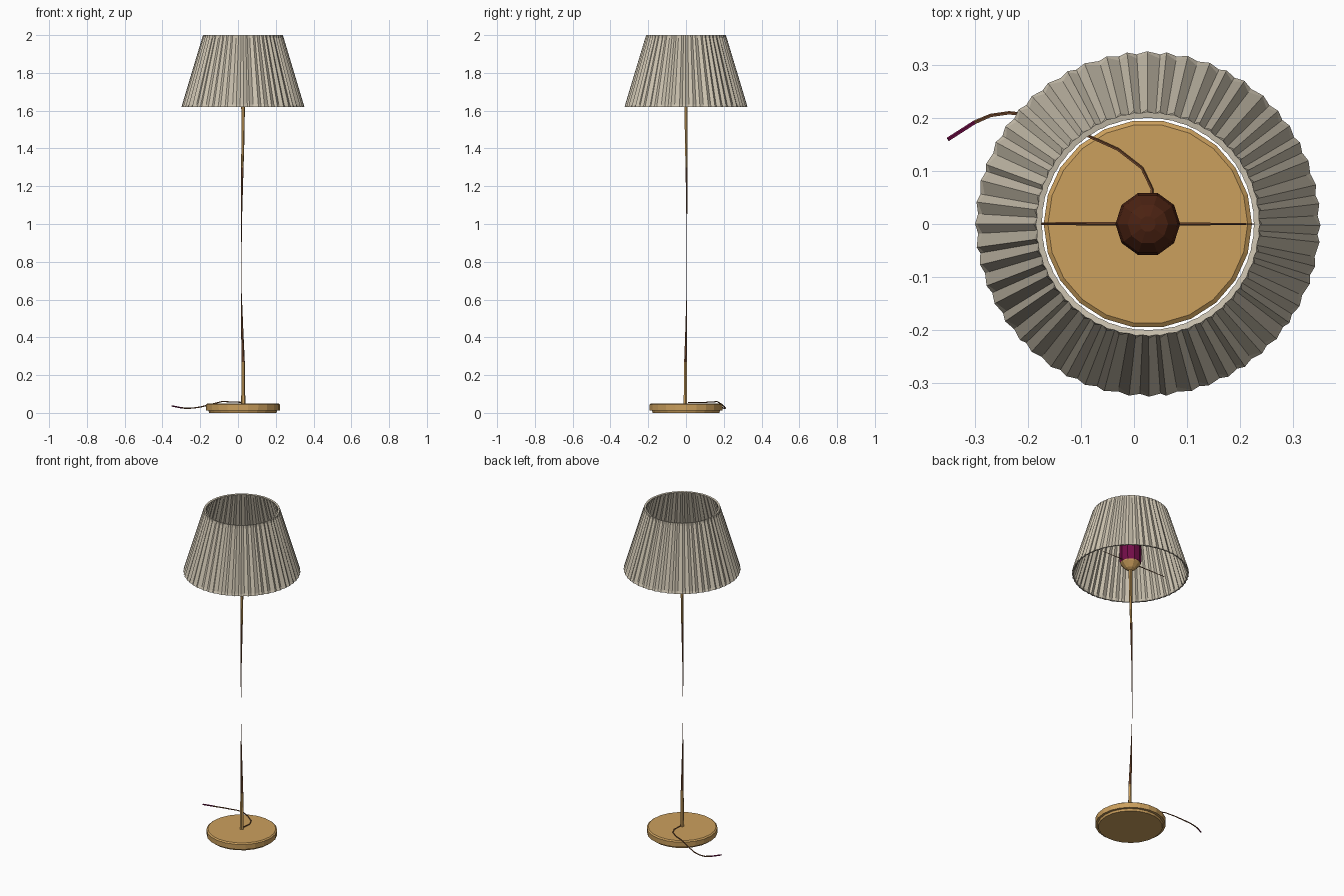
import bpy, bmesh, math, random
from mathutils import Vector

if "Cube" in bpy.data.objects:
    bpy.data.objects.remove(bpy.data.objects["Cube"])

random.seed(4)
CX = 0.026  # lamp axis


def mat(name, rgb):
    m = bpy.data.materials.new(name)
    m.diffuse_color = (*rgb, 1)
    m.use_nodes = True
    m.node_tree.nodes["Principled BSDF"].inputs["Base Color"].default_value = m.diffuse_color
    return m


cloth = mat("linen", (0.60, 0.54, 0.43))
tan = mat("tan wood", (0.60, 0.35, 0.11))
brown = mat("cord brown", (0.19, 0.075, 0.03))
dark = mat("dark brown", (0.07, 0.016, 0.006))
plum = mat("plum", (0.17, 0.004, 0.065))


def skin(name, rings, mats, bands=None, closed=False):
    """Join rings of points into a surface; bands gives the material of each strip."""
    bm = bmesh.new()
    vs = [[bm.verts.new(p) for p in r] for r in rings]
    n = len(vs[0])
    count = len(vs) if closed else len(vs) - 1
    for k in range(count):
        a, b = vs[k], vs[(k + 1) % len(vs)]
        for i in range(n):
            j = (i + 1) % n
            f = bm.faces.new((a[i], a[j], b[j], b[i]))
            f.material_index = bands[k] if bands else 0
    if not closed:
        bm.faces.new(vs[0][::-1]).material_index = bands[0] if bands else 0
        bm.faces.new(vs[-1]).material_index = bands[-1] if bands else 0
    bmesh.ops.recalc_face_normals(bm, faces=bm.faces)
    me = bpy.data.meshes.new(name)
    bm.to_mesh(me)
    bm.free()
    for m in mats:
        me.materials.append(m)
    ob = bpy.data.objects.new(name, me)
    bpy.context.collection.objects.link(ob)
    return ob


def lathe(name, profile, n, mats, bands=None):
    rings = [[(CX + r * math.cos(2 * math.pi * i / n), r * math.sin(2 * math.pi * i / n), z)
              for i in range(n)] for r, z in profile]
    return skin(name, rings, mats, bands)


def tube(name, path, n, mats, bands=None):
    """Path points are x, y, z, radius."""
    pts = [Vector(p[:3]) for p in path]
    rings = []
    for k, p in enumerate(pts):
        t = (pts[min(k + 1, len(pts) - 1)] - pts[max(k - 1, 0)]).normalized()
        u = t.cross(Vector((0, 1, 0)) if abs(t.z) > 0.7 else Vector((0, 0, 1))).normalized()
        v = t.cross(u)
        rings.append([p + path[k][3] * (u * math.cos(2 * math.pi * i / n) + v * math.sin(2 * math.pi * i / n))
                      for i in range(n)])
    return skin(name, rings, mats, bands)


# Base disc with a small recessed underside
lathe("base", [(0.178, 0.0), (0.182, 0.012), (0.195, 0.013), (0.196, 0.044), (0.188, 0.05)], 22, [tan])

# Pole, narrowing to a sliver in the middle
tube("pole", [(0.028, -0.003, 0.045, 0.011), (0.027, -0.002, 0.27, 0.009), (0.023, 0.001, 0.42, 0.006),
              (0.018, 0.004, 0.64, 0.0015), (0.017, 0.004, 0.78, 0.001), (0.019, 0.004, 1.05, 0.003),
              (0.023, 0.003, 1.30, 0.0065), (0.026, 0.001, 1.45, 0.008), (0.027, 0, 1.65, 0.01)],
     6, [tan, brown], [0, 1, 1, 1, 1, 1, 0, 0])

# Cup, lamp socket and rounded bulb cap
lathe("socket_cup", [(0.010, 1.64), (0.028, 1.65), (0.056, 1.68), (0.058, 1.69)], 10, [tan])
lathe("socket", [(0.058, 1.685), (0.061, 1.70), (0.061, 1.785)], 10, [plum])
lathe("bulb_cap", [(0.061, 1.785), (0.056, 1.81), (0.038, 1.833), (0.015, 1.842)], 10, [dark])

# Shade support bar
tube("shade_support", [(-0.22, 0.001, 1.69, 0.002), (CX, 0, 1.69, 0.004), (0.24, 0, 1.69, 0.001)], 4, [brown])

# Pleated shade: outer wall, rim bands and inner wall
PLEATS = 52
jitter = [random.uniform(-0.25, 0.25) for _ in range(PLEATS * 2)]


def pleat_ring(r, z, depth):
    ring = []
    for i in range(PLEATS * 2):
        a = math.pi * (i + jitter[i]) / PLEATS
        q = r - (depth if i % 2 else 0)
        ring.append((CX + q * math.cos(a), q * math.sin(a), z))
    return ring


skin("pleated_shade",
     [pleat_ring(0.325, 1.62, 0.005), pleat_ring(0.322, 1.632, 0.010), pleat_ring(0.216, 1.985, 0.008),
      pleat_ring(0.211, 2.0, 0.002), pleat_ring(0.200, 1.998, 0.001), pleat_ring(0.208, 1.983, 0.008),
      pleat_ring(0.315, 1.632, 0.010), pleat_ring(0.316, 1.62, 0.003)],
     [cloth], closed=True)

# Power cord lying over the base and trailing off behind
tube("power_cord", [(0.030, 0.01, 0.056, 0.003), (0.034, 0.065, 0.055, 0.003), (0.015, 0.105, 0.056, 0.003),
                    (-0.03, 0.140, 0.058, 0.003), (-0.085, 0.165, 0.060, 0.003), (-0.14, 0.188, 0.046, 0.003),
                    (-0.20, 0.205, 0.031, 0.0035), (-0.235, 0.209, 0.026, 0.0035),
                    (-0.27, 0.204, 0.024, 0.0035), (-0.30, 0.191, 0.027, 0.004), (-0.35, 0.159, 0.037, 0.004)],
     5, [brown, plum], [0] * 9 + [1])
